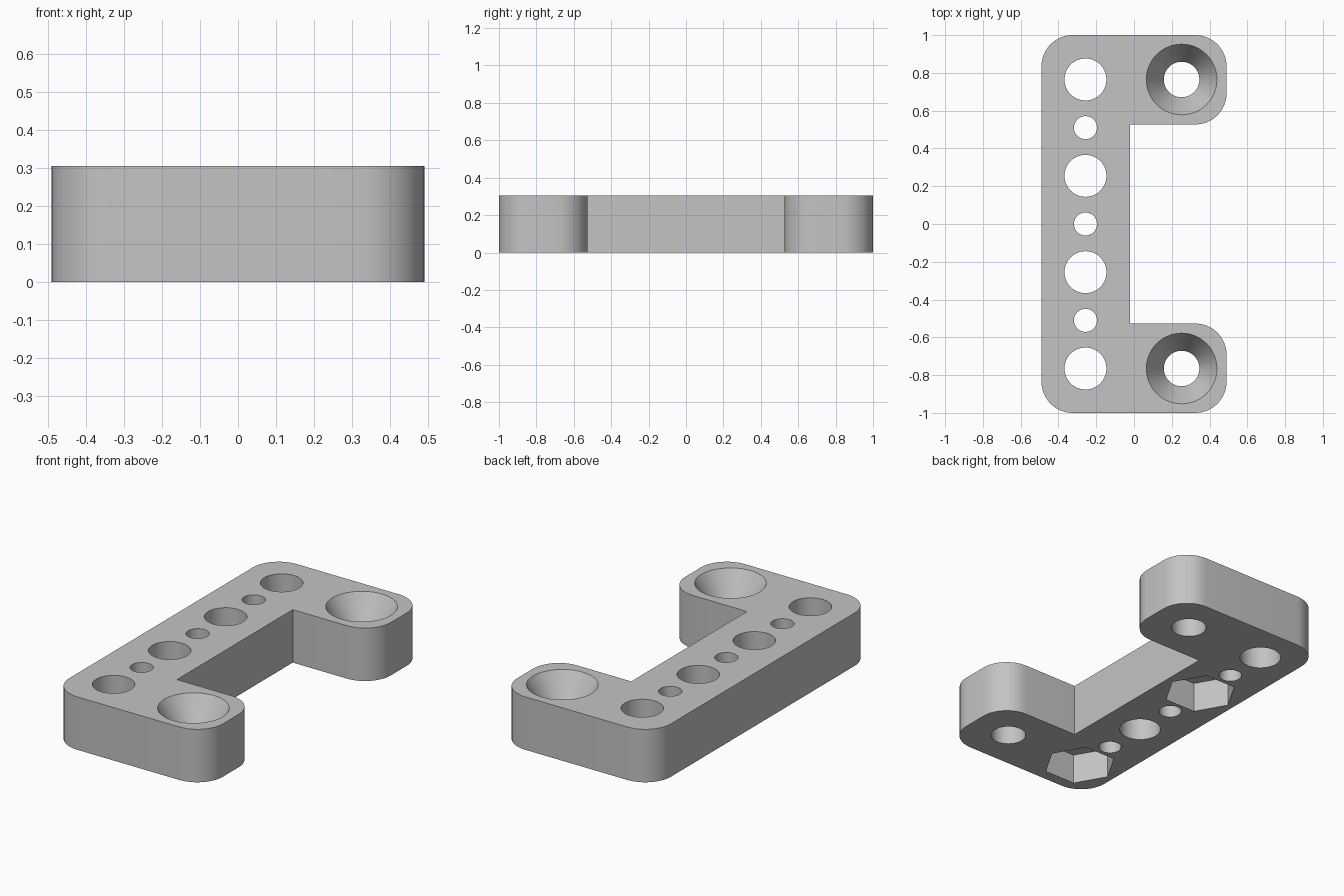
import bpy, bmesh, math
from mathutils import Vector

if "Cube" in bpy.data.objects:
    bpy.data.objects.remove(bpy.data.objects["Cube"], do_unlink=True)

HEIGHT = 0.305
RADIUS = 0.165
BAR_X, ARM_X = -0.257, 0.252
PITCH = 0.255

grey = bpy.data.materials.new("plain grey")
grey.use_nodes = True
colour = (0.55, 0.55, 0.55, 1)
grey.diffuse_color = colour
grey.node_tree.nodes["Principled BSDF"].inputs["Base Color"].default_value = colour


def make_object(name, bm):
    bmesh.ops.recalc_face_normals(bm, faces=bm.faces)
    mesh = bpy.data.meshes.new(name)
    bm.to_mesh(mesh)
    bm.free()
    obj = bpy.data.objects.new(name, mesh)
    bpy.context.collection.objects.link(obj)
    mesh.materials.append(grey)
    return obj


def rounded(corners, steps=12):
    """Outline points, with an arc at each corner that has a radius."""
    points = []
    for i, (x, y, r) in enumerate(corners):
        here = Vector((x, y))
        if r == 0:
            points.append(here)
            continue
        before = (Vector(corners[i - 1][:2]) - here).normalized()
        after = (Vector(corners[(i + 1) % len(corners)][:2]) - here).normalized()
        centre = here + (before + after) * r
        for s in range(steps + 1):
            a = s / steps * math.pi / 2
            points.append(centre - after * r * math.cos(a) - before * r * math.sin(a))
    return points


def add_cutter(bm, x, y, z0, z1, r0, r1, sides=64):
    """Closed round or many-sided frustum from z0 to z1."""
    rings = []
    for z, r in ((z0, r0), (z1, r1)):
        rings.append([bm.verts.new((x + r * math.cos(math.tau * i / sides),
                                    y + r * math.sin(math.tau * i / sides), z))
                      for i in range(sides)])
    low, high = rings
    bm.faces.new(low[::-1])
    bm.faces.new(high)
    for i in range(sides):
        j = (i + 1) % sides
        bm.faces.new((low[i], low[j], high[j], high[i]))


# C-shaped bracket body
outline = rounded([
    (-0.49, -1, RADIUS), (0.49, -1, RADIUS), (0.49, -0.527, RADIUS), (-0.02, -0.527, 0),
    (-0.02, 0.527, 0), (0.49, 0.527, RADIUS), (0.49, 1, RADIUS), (-0.49, 1, RADIUS)])
bm = bmesh.new()
base = bm.faces.new([bm.verts.new((p.x, p.y, 0)) for p in outline])
top = bmesh.ops.extrude_face_region(bm, geom=[base])["geom"]
bmesh.ops.translate(bm, vec=(0, 0, HEIGHT),
                    verts=[v for v in top if isinstance(v, bmesh.types.BMVert)])
bracket = make_object("bracket", bm)

# Through holes: large and small alternate on the bar, one in each arm
holes = bmesh.new()
for n in range(-3, 4):
    r = 0.111 if n % 2 else 0.061
    add_cutter(holes, BAR_X, n * PITCH, -0.1, HEIGHT + 0.1, r, r)
for side in (-1, 1):
    add_cutter(holes, ARM_X, side * 3 * PITCH, -0.1, HEIGHT + 0.1, 0.094, 0.094)

# Countersinks on top of the arms, slightly extended above the surface
sinks = bmesh.new()
slope = (0.187 - 0.094) / 0.155
for side in (-1, 1):
    add_cutter(sinks, ARM_X, side * 3 * PITCH, HEIGHT - 0.155, HEIGHT + 0.05,
               0.094, 0.187 + slope * 0.05)

# Six-sided nut pockets under two of the large holes
pockets = bmesh.new()
for n in (-3, 1):
    add_cutter(pockets, BAR_X, n * PITCH, -0.1, 0.175, 0.197, 0.197, sides=6)

bpy.context.view_layer.objects.active = bracket
for name, cutter_mesh in (("hole_cutter", holes), ("countersink_cutter", sinks),
                          ("nut_pocket_cutter", pockets)):
    cutter = make_object(name, cutter_mesh)
    cutter.hide_render = True
    cut = bracket.modifiers.new(name, 'BOOLEAN')
    cut.operation = 'DIFFERENCE'
    cut.solver = 'EXACT'
    cut.object = cutter
    bpy.ops.object.modifier_apply(modifier=cut.name)
    bpy.data.objects.remove(cutter, do_unlink=True)

# Smooth round walls, crisp edges
bpy.ops.object.select_all(action='DESELECT')
bracket.select_set(True)
bpy.ops.object.shade_smooth_by_angle(angle=math.radians(25))
